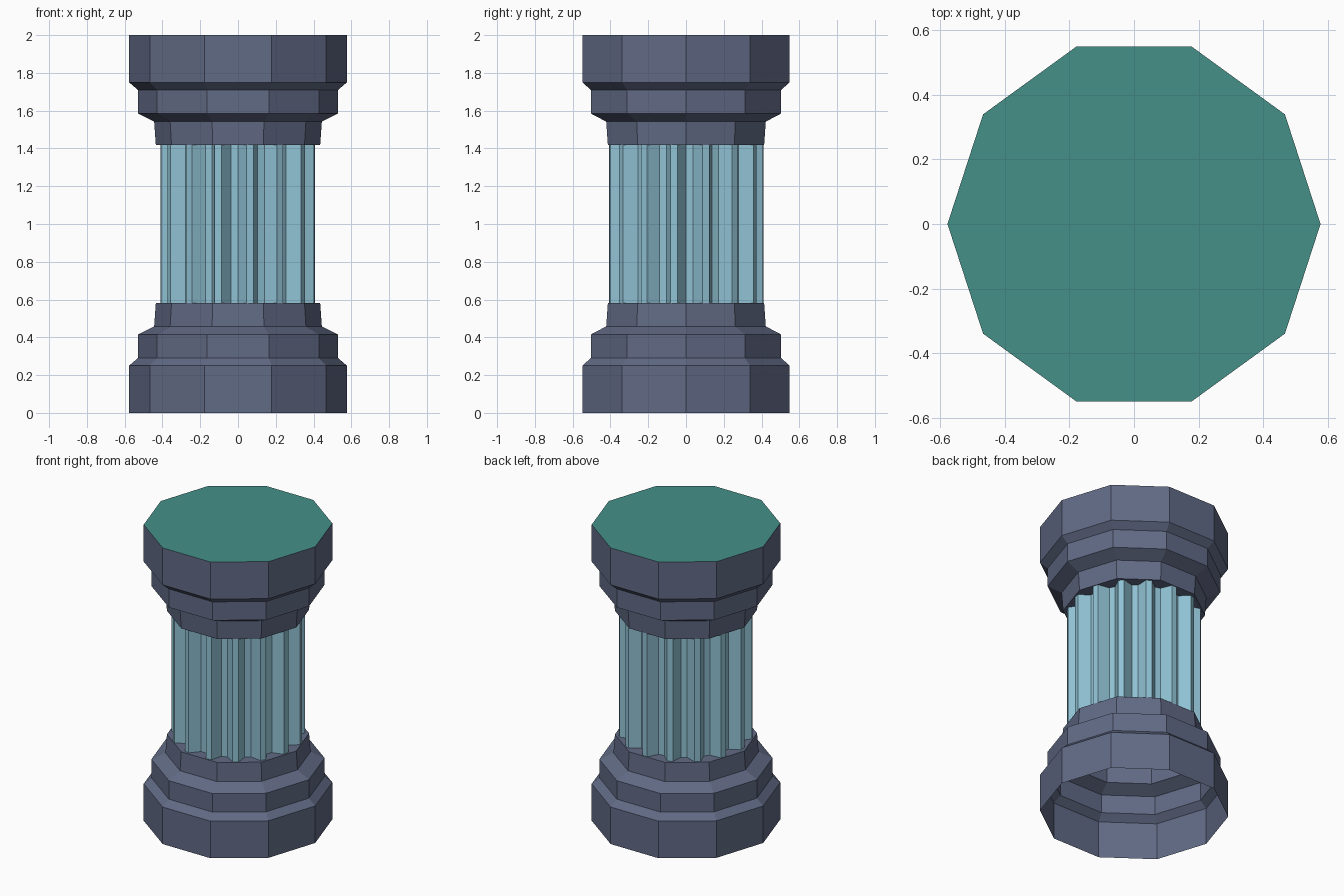
import bpy, bmesh, math

if "Cube" in bpy.data.objects:
    bpy.data.objects.remove(bpy.data.objects["Cube"])


def material(name, rgb):
    m = bpy.data.materials.new(name)
    m.diffuse_color = (*rgb, 1)
    m.use_nodes = True
    m.node_tree.nodes["Principled BSDF"].inputs["Base Color"].default_value = m.diffuse_color
    return m


stone = material("slate stone", (0.12, 0.145, 0.235))
blue = material("pale blue", (0.28, 0.54, 0.66))
teal = material("teal top", (0.06, 0.28, 0.25))


def ring(bm, r, z, n=10):
    return [bm.verts.new((r * math.cos(2 * math.pi * i / n),
                          r * math.sin(2 * math.pi * i / n), z)) for i in range(n)]


def bridge(bm, a, b):
    n = len(a)
    for i in range(n):
        j = (i + 1) % n
        bm.faces.new((a[i], a[j], b[j], b[i]))


def finish(bm, name, mats):
    me = bpy.data.meshes.new(name)
    bm.to_mesh(me)
    bm.free()
    for m in mats:
        me.materials.append(m)
    ob = bpy.data.objects.new(name, me)
    bpy.context.collection.objects.link(ob)
    return ob


# stepped ten-sided profile, from the outer end towards the shaft
profile = [(0.577, 0), (0.577, 0.25), (0.53, 0.29), (0.53, 0.415),
           (0.444, 0.458), (0.435, 0.583)]

# base: open underneath, closed where the shaft stands
bm = bmesh.new()
rings = [ring(bm, r, z) for r, z in profile]
for a, b in zip(rings, rings[1:]):
    bridge(bm, a, b)
bm.faces.new(rings[-1])
finish(bm, "base", [stone])

# capital: the same profile upside down, with a teal top face
bm = bmesh.new()
rings = [ring(bm, r, 2 - z) for r, z in reversed(profile)]
for a, b in zip(rings, rings[1:]):
    bridge(bm, a, b)
bm.faces.new(rings[0][::-1])
bm.faces.new(rings[-1]).material_index = 1
finish(bm, "capital", [stone, teal])

# fluted shaft: 15 narrow ridges with flat-bottomed grooves between
bm = bmesh.new()
outline = []
for k in range(15):
    for r, off in ((0.41, -2.6), (0.41, 2.6), (0.342, 8.8), (0.342, 15.2)):
        a = math.radians(-81 + 24 * k + off)
        outline.append((r * math.cos(a), r * math.sin(a)))
low = [bm.verts.new((x, y, 0.583)) for x, y in outline]
high = [bm.verts.new((x, y, 1.417)) for x, y in outline]
bridge(bm, low, high)
finish(bm, "fluted_shaft", [blue])
